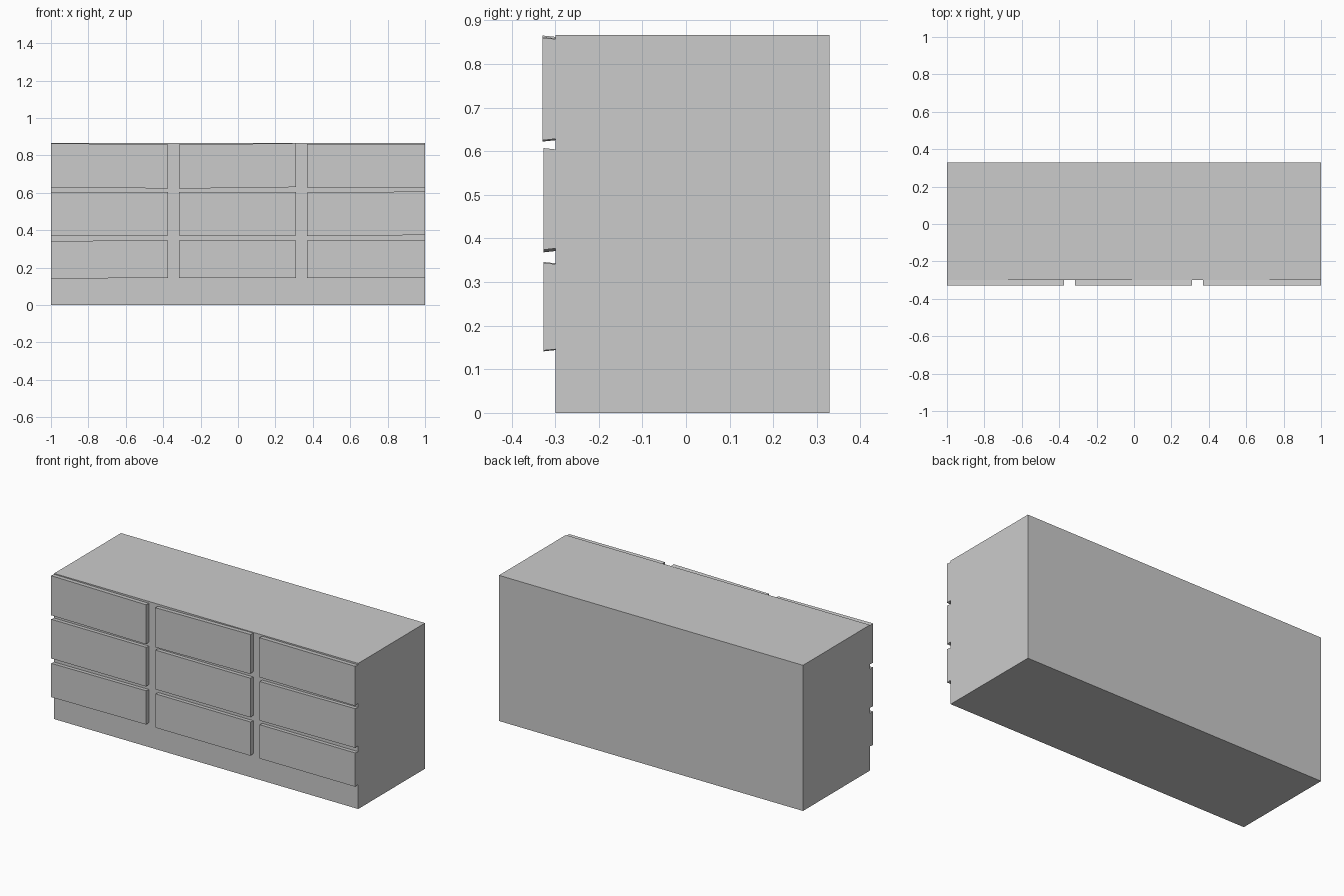
import bpy, bmesh

if "Cube" in bpy.data.objects:
    bpy.data.objects.remove(bpy.data.objects["Cube"])


def slab(name, x0, x1, y0, y1, z0, z1, roll=0.0):
    """Box whose right end is lifted and left end lowered by roll."""
    bm = bmesh.new()
    bmesh.ops.create_cube(bm, size=1)
    for v in bm.verts:
        right, back, top = v.co.x > 0, v.co.y > 0, v.co.z > 0
        v.co.x = x1 if right else x0
        v.co.y = y1 if back else y0
        v.co.z = (z1 if top else z0)
        # the front edge of a drawer overhangs slightly; its root follows the roll
        if roll or name.startswith("drawer"):
            v.co.z += roll if right else -roll
            if back:
                v.co.z += -0.004 if top else 0.004
    mesh = bpy.data.meshes.new(name)
    bm.to_mesh(mesh)
    bm.free()
    obj = bpy.data.objects.new(name, mesh)
    bpy.context.collection.objects.link(obj)
    return obj


# Cabinet carcass
slab("cabinet_body", -1, 1, -0.299, 0.329, 0, 0.866)

# Nine drawer fronts, some hanging very slightly crooked
columns = [("left", -1.0, -0.375), ("middle", -0.315, 0.311), ("right", 0.37, 1.0)]
rows = [("bottom", 0.143, 0.344, -0.327, (0.002, 0, 0)),
        ("centre", 0.371, 0.604, -0.327, (0, 0, 0.003)),
        ("top", 0.626, 0.861, -0.329, (-0.003, 0.004, -0.001))]
for row, z0, z1, front, rolls in rows:
    for (col, x0, x1), roll in zip(columns, rolls):
        slab(f"drawer_front_{row}_{col}", x0, x1, front, -0.29, z0, z1, roll)
